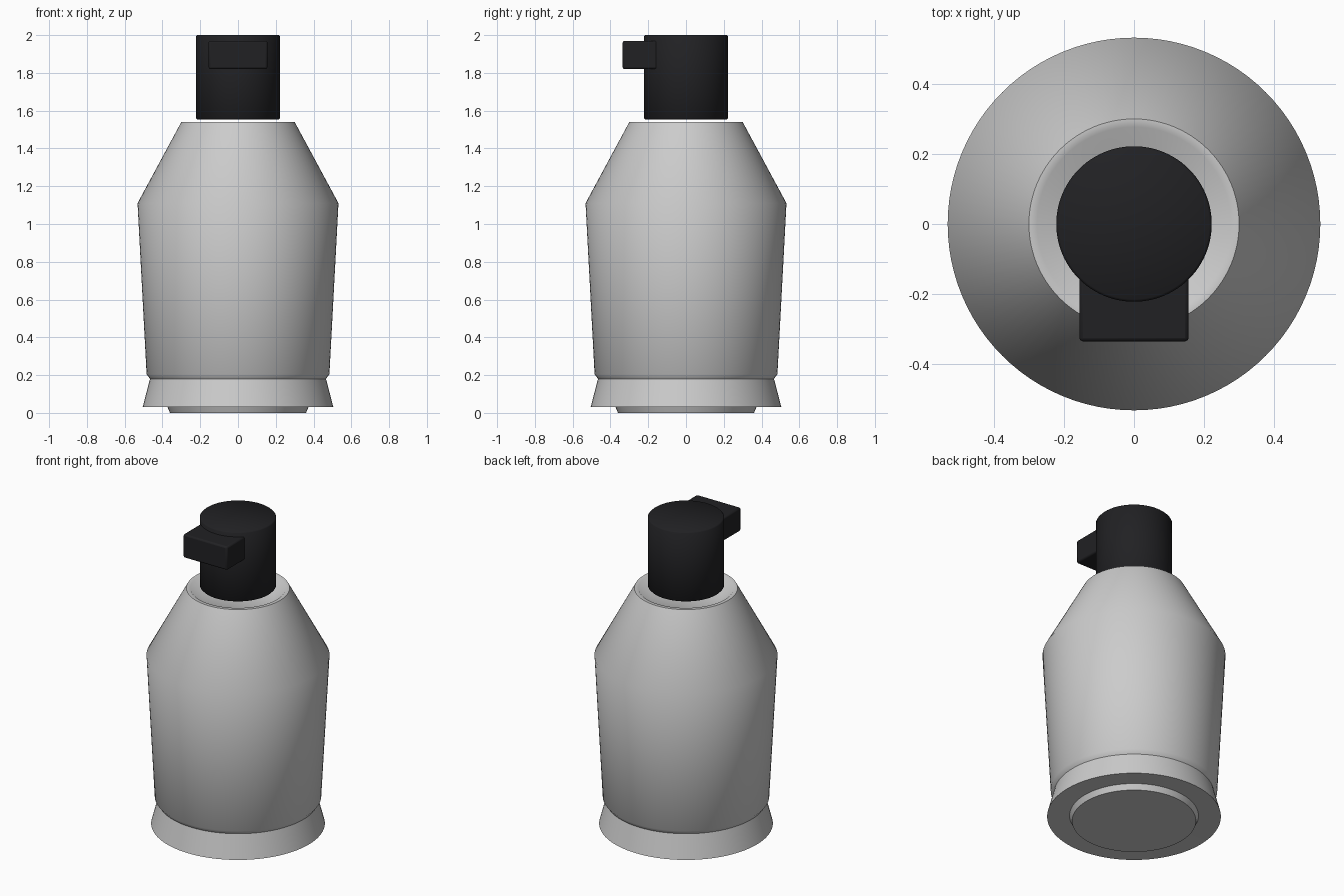
import bpy, bmesh, math

if "Cube" in bpy.data.objects:
    bpy.data.objects.remove(bpy.data.objects["Cube"])

SEGMENTS = 96

def smooth(obj, angle):
    bpy.ops.object.select_all(action='DESELECT')
    obj.select_set(True)
    bpy.context.view_layer.objects.active = obj
    bpy.ops.object.shade_smooth_by_angle(angle=math.radians(angle))

def lathe(name, profile, angle):
    """Spin an (r, z) profile about z; r = 0 ends close the shape."""
    bm = bmesh.new()
    verts = [bm.verts.new((r, 0, z)) for r, z in profile]
    edges = [bm.edges.new(pair) for pair in zip(verts, verts[1:])]
    bmesh.ops.spin(bm, geom=verts + edges, cent=(0, 0, 0), axis=(0, 0, 1),
                   angle=math.tau, steps=SEGMENTS)
    bmesh.ops.remove_doubles(bm, verts=bm.verts, dist=1e-4)
    bmesh.ops.recalc_face_normals(bm, faces=bm.faces)
    mesh = bpy.data.meshes.new(name)
    bm.to_mesh(mesh)
    bm.free()
    obj = bpy.data.objects.new(name, mesh)
    bpy.context.collection.objects.link(obj)
    smooth(obj, angle)
    return obj

black = bpy.data.materials.new("black_plastic")
black.diffuse_color = (0.015, 0.015, 0.017, 1)
black.use_nodes = True
black.node_tree.nodes["Principled BSDF"].inputs["Base Color"].default_value = black.diffuse_color

# Bottle: raised foot, flared skirt, tapered body, shoulder, recessed mouth
lathe("bottle_body", [
    (0, 0), (0.36, 0), (0.375, 0.035), (0.505, 0.03),
    (0.466, 0.18), (0.484, 0.205), (0.532, 1.11), (0.30, 1.54),
    (0.277, 1.54), (0.21, 1.48), (0, 1.48)], 50)

# Pump cap with softened rims
cap = lathe("pump_cap", [
    (0, 1.553), (0.215, 1.553), (0.222, 1.56),
    (0.222, 1.993), (0.215, 2.0), (0, 2.0)], 50)
cap.data.materials.append(black)

# Nozzle block sticking out of the cap toward the front
x, y0, y1, z0, z1 = 0.156, -0.335, -0.10, 1.82, 1.97
bpy.ops.mesh.primitive_cube_add(size=1, location=(0, (y0 + y1) / 2, (z0 + z1) / 2))
nozzle = bpy.context.object
nozzle.name = "pump_nozzle"
nozzle.scale = (2 * x, y1 - y0, z1 - z0)
bpy.ops.object.transform_apply(location=False, rotation=False, scale=True)
bevel = nozzle.modifiers.new("soft_edges", 'BEVEL')
bevel.width = 0.01
bevel.segments = 2
nozzle.data.materials.append(black)
smooth(nozzle, 40)
